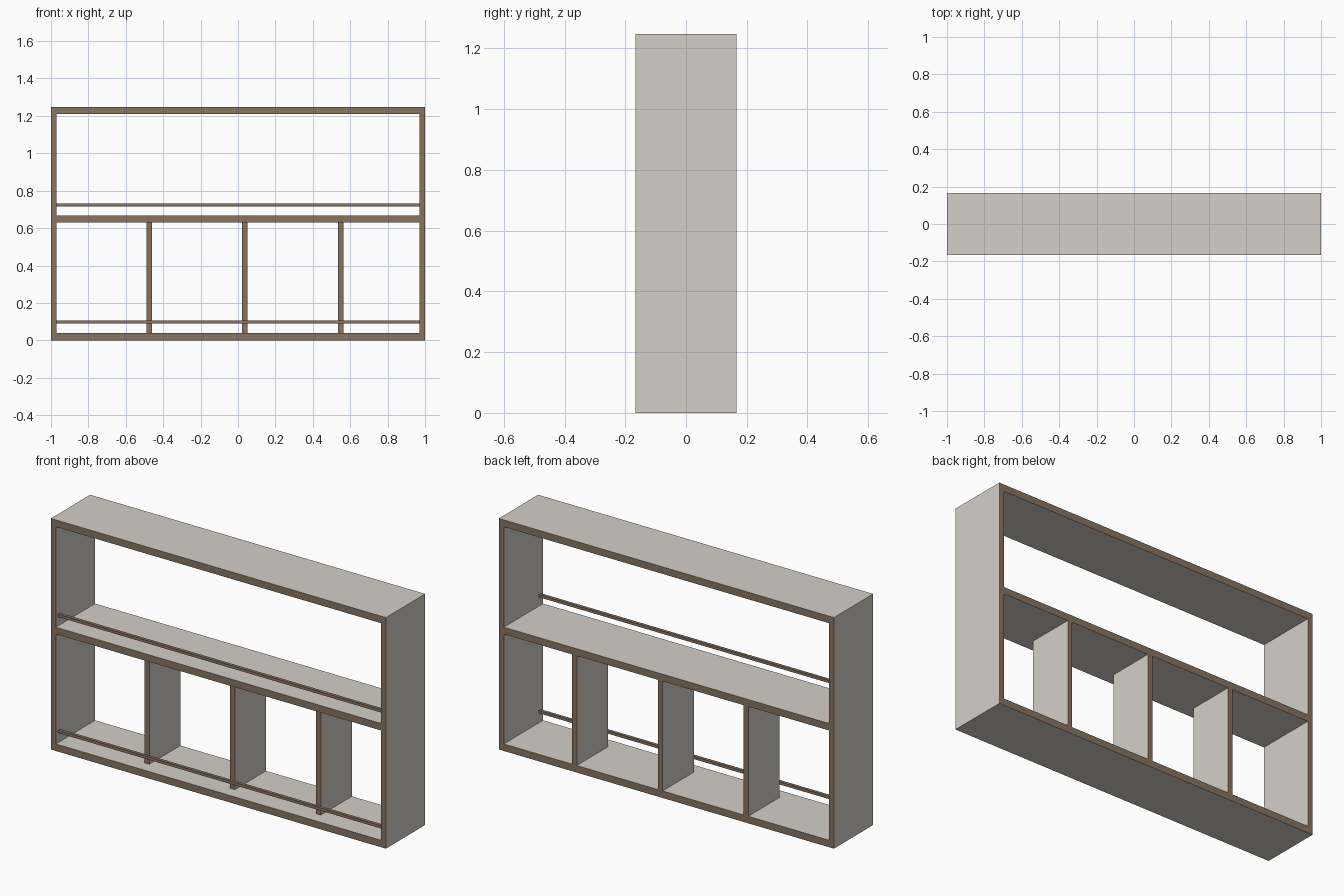
import bpy, bmesh

if "Cube" in bpy.data.objects:
    bpy.data.objects.remove(bpy.data.objects["Cube"])

HALF_W, HALF_D, HEIGHT = 1.0, 0.167, 1.247
SIDE, SLAB = 0.03, 0.038          # upright and shelf thicknesses
INNER = HALF_W - SIDE


def material(name, rgb):
    m = bpy.data.materials.new(name)
    m.diffuse_color = (*rgb, 1)
    m.use_nodes = True
    m.node_tree.nodes["Principled BSDF"].inputs["Base Color"].default_value = m.diffuse_color
    return m


panel = material("pale_grey_panel", (0.65, 0.63, 0.57))
wood = material("brown_wood_edge", (0.245, 0.172, 0.116))


def finish(name, bm, mats, edge_rule=False):
    """Make the object; with edge_rule, faces looking along y become wood."""
    bmesh.ops.recalc_face_normals(bm, faces=bm.faces)
    if edge_rule:
        for f in bm.faces:
            f.material_index = 1 if abs(f.normal.y) > 0.5 else 0
    me = bpy.data.meshes.new(name)
    bm.to_mesh(me)
    bm.free()
    for m in mats:
        me.materials.append(m)
    ob = bpy.data.objects.new(name, me)
    bpy.context.collection.objects.link(ob)
    return ob


def box(name, x, y, z, mats, edge_rule=False):
    bm = bmesh.new()
    bmesh.ops.create_cube(bm, size=1)
    for v in bm.verts:
        v.co = [lo + (c + 0.5) * (hi - lo)
                for c, (lo, hi) in zip(v.co, (x, y, z))]
    return finish(name, bm, mats, edge_rule)


# Outer frame: one continuous mitred ring, open at front and back
bm = bmesh.new()
rings = []
for inset_x, inset_z in ((0, 0), (SIDE, SLAB)):
    for y in (-HALF_D, HALF_D):
        x, z0, z1 = HALF_W - inset_x, inset_z, HEIGHT - inset_z
        rings.append([bm.verts.new(p) for p in
                      ((-x, y, z0), (x, y, z0), (x, y, z1), (-x, y, z1))])
out_f, out_b, in_f, in_b = rings
for a, b in ((out_f, out_b), (out_b, in_b), (in_b, in_f), (in_f, out_f)):
    for i in range(4):
        j = (i + 1) % 4
        bm.faces.new((a[i], a[j], b[j], b[i]))
finish("outer_frame", bm, (panel, wood), True)

# Middle shelf
box("middle_shelf", (-INNER, INNER), (-HALF_D, HALF_D), (0.63, 0.668),
    (panel, wood), True)

# Dividers, set back from the front edge
for i, x in enumerate((-0.475, 0.036, 0.549)):
    box(f"divider_{i + 1}", (x - 0.014, x + 0.014), (-0.098, HALF_D),
        (SLAB, 0.63), (panel, wood), True)

# Retaining rails along the front
for name, z in (("lower_rail", 0.09), ("upper_rail", 0.716)):
    box(name, (-INNER, INNER), (-0.148, -0.131), (z, z + 0.015), (wood,))
